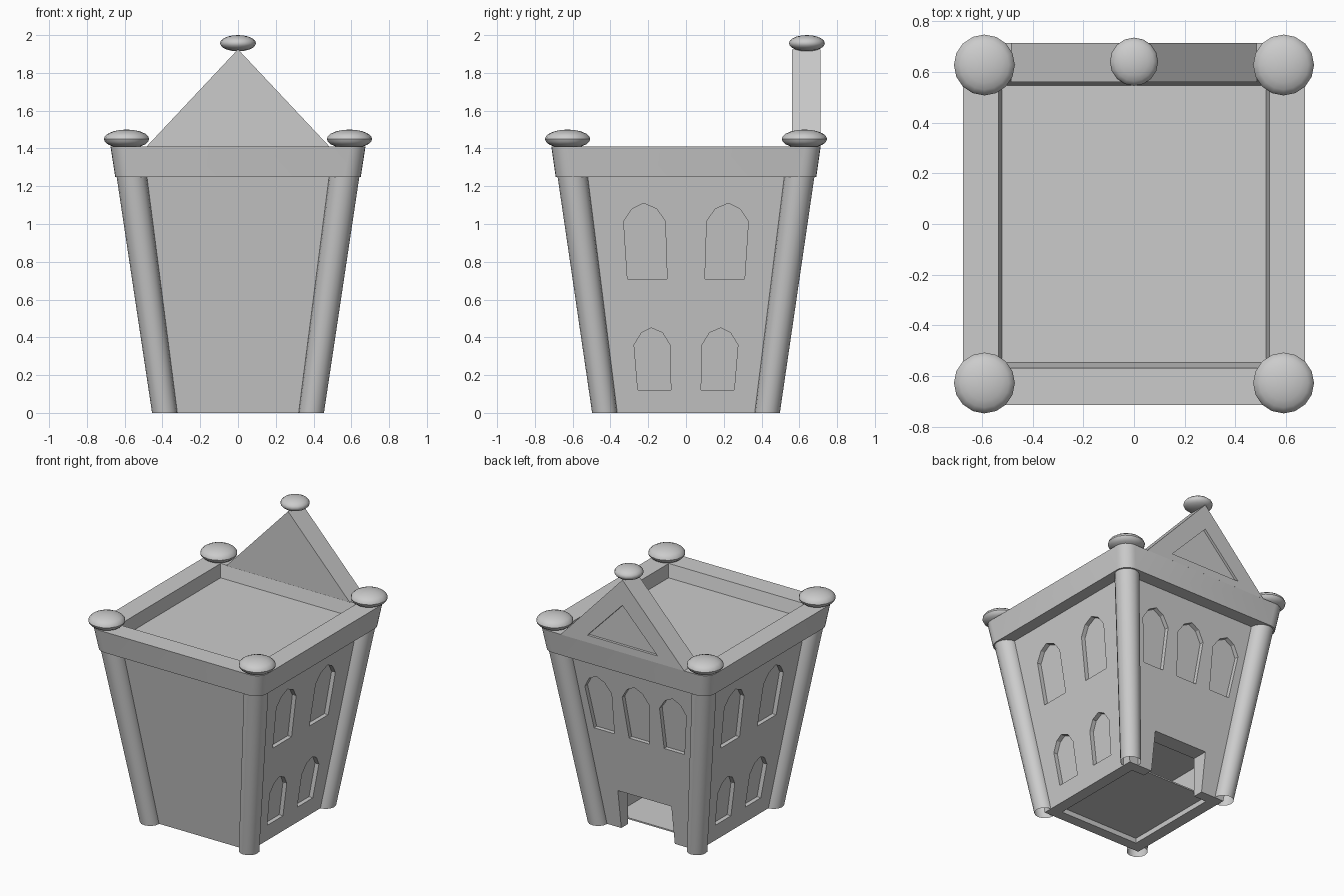
import bpy, bmesh, math

if "Cube" in bpy.data.objects:
    bpy.data.objects.remove(bpy.data.objects["Cube"])

SLOPE = 0.139            # outward lean of every wall per unit of height
WX, WY = 0.392, 0.425    # wall half sizes at the ground


def make(name, bm, smooth=False):
    bmesh.ops.recalc_face_normals(bm, faces=bm.faces[:])
    me = bpy.data.meshes.new(name)
    bm.to_mesh(me)
    bm.free()
    ob = bpy.data.objects.new(name, me)
    bpy.context.collection.objects.link(ob)
    if smooth:
        bpy.ops.object.select_all(action='DESELECT')
        ob.select_set(True)
        bpy.context.view_layer.objects.active = ob
        bpy.ops.object.shade_smooth_by_angle(angle=math.radians(40))
    return ob


def loft(bm, lower, upper, caps=True):
    a = [bm.verts.new(p) for p in lower]
    b = [bm.verts.new(p) for p in upper]
    n = len(a)
    for i in range(n):
        j = (i + 1) % n
        bm.faces.new((a[i], a[j], b[j], b[i]))
    if caps:
        bm.faces.new(a[::-1])
        bm.faces.new(b)


def rect(hx, hy, z, r=0.0, steps=6):
    if r == 0:
        return [(hx, hy, z), (-hx, hy, z), (-hx, -hy, z), (hx, -hy, z)]
    pts = []
    for k, (sx, sy) in enumerate([(1, 1), (-1, 1), (-1, -1), (1, -1)]):
        for i in range(steps + 1):
            a = math.pi / 2 * (k + i / steps)
            pts.append((sx * (hx - r) + r * math.cos(a), sy * (hy - r) + r * math.sin(a), z))
    return pts


def block(name, lower, upper, smooth=False):
    bm = bmesh.new()
    loft(bm, lower, upper)
    return make(name, bm, smooth)


def wall_rect(z):
    return rect(WX + SLOPE * z, WY + SLOPE * z, z)


def cut(ob, cutter):
    mod = ob.modifiers.new("cut", 'BOOLEAN')
    mod.operation, mod.solver, mod.object = 'DIFFERENCE', 'EXACT', cutter
    bpy.context.view_layer.objects.active = ob
    bpy.ops.object.modifier_apply(modifier=mod.name)
    bpy.data.objects.remove(cutter)


def niche(bm, prof, base, place, depth=0.03):
    # prism whose back face follows the leaning wall
    inner = [place(u, base + SLOPE * z - depth, z) for u, z in prof]
    outer = [place(u, base + SLOPE * z + 0.05, z) for u, z in prof]
    loft(bm, inner, outer)


# body with a low open room at the bottom
body = block("tower_walls", wall_rect(0), wall_rect(1.30))
cut(body, block("room_cutter", rect(0.31, 0.35, -0.1), rect(0.31, 0.35, 0.30)))
door = ((-.21, .2), (.21, .2), (.21, .6), (-.21, .6))
cut(body, block("door_cutter", [(x, y, -0.1) for x, y in door], [(x, y, 0.28) for x, y in door]))
block("room_floor", rect(0.31, 0.35, 0.035), rect(0.31, 0.35, 0.045))

# pointed window niches: two rows on each side, three at the back
upper = [(.10, .71), (.31, .71), (.33, 1.015), (.285, 1.08), (.225, 1.11), (.155, 1.08), (.11, 1.015)]
lower = [(.08, .12), (.255, .12), (.275, .36), (.235, .425), (.185, .45), (.125, .425), (.085, .36)]
back = [(-.08, .71), (.08, .71), (.105, 1.01), (.06, 1.08), (0, 1.11), (-.06, 1.08), (-.105, 1.01)]
bm = bmesh.new()
for sx in (-1, 1):
    for sy in (-1, 1):
        for prof in (upper, lower):
            niche(bm, prof, WX, lambda u, d, z: (sx * d, sy * u, z))
for k in (-1, 0, 1):
    prof = [(u + k * (0.275 + 0.06 * (z - .71)), z) for u, z in back]
    niche(bm, prof, WY, lambda u, d, z: (u, d, z))
cut(body, make("window_cutter", bm))

# cornice with sunken flat roof
cornice = block("cornice_and_roof", rect(.65, .69, 1.25, .085), rect(.675, .713, 1.41, .085), True)
cut(cornice, block("roof_cutter", rect(.52, .547, 1.32), rect(.547, .59, 1.5)))


# leaning corner columns and flattened finials
def finial(name, x, y, z, r, h):
    bm = bmesh.new()
    bmesh.ops.create_uvsphere(bm, u_segments=16, v_segments=10, radius=1)
    for v in bm.verts:
        v.co = (x + v.co.x * r, y + v.co.y * r, z + v.co.z * h)
    make(name, bm, True)


def ring(x, y, z, r, n=16):
    return [(x + r * math.cos(2 * math.pi * i / n), y + r * math.sin(2 * math.pi * i / n), z)
            for i in range(n)]


for sx in (-1, 1):
    for sy in (-1, 1):
        bm = bmesh.new()
        loft(bm, ring(sx * .388, sy * .43, 0, .067), ring(sx * .572, sy * .609, 1.32, .081), False)
        make("corner_column", bm, True)
        finial("corner_finial", sx * .59, sy * .627, 1.45, .12, .05)
finial("gable_finial", 0, .64, 1.957, .095, .043)

# back gable with triangular recess
tri = [(-.485, 1.409), (.485, 1.409), (0, 1.925)]
gable = block("gable", [(x, .56, z) for x, z in tri], [(x, .713, z) for x, z in tri])
tri = [(-.275, 1.46), (.275, 1.46), (0, 1.745)]
cut(gable, block("recess_cutter", [(x, .695, z) for x, z in tri], [(x, .8, z) for x, z in tri]))
